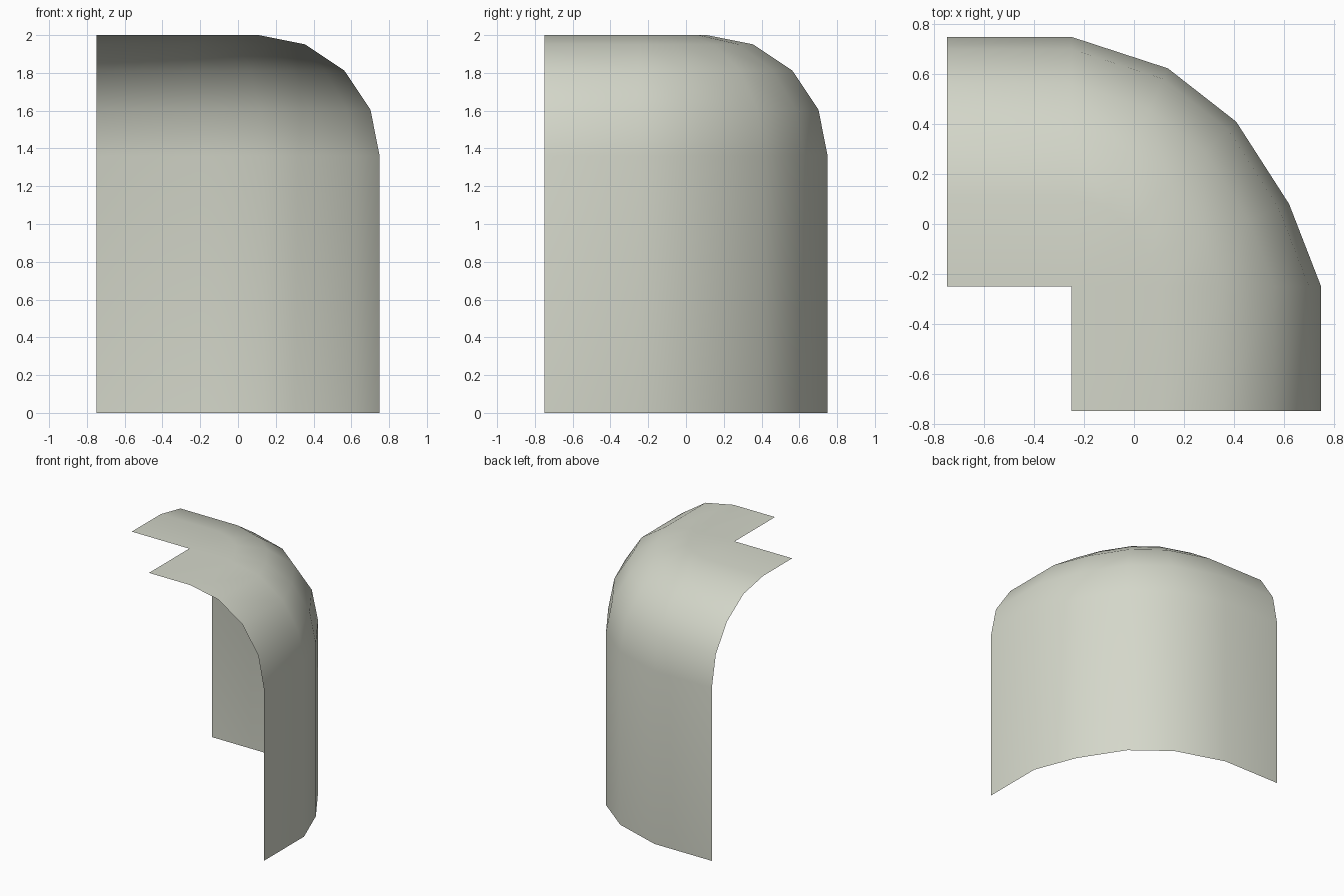
import bpy, bmesh, math
from mathutils import Vector

if "Cube" in bpy.data.objects:
    bpy.data.objects.remove(bpy.data.objects["Cube"])

mat = bpy.data.materials.new("pale grey green")
mat.diffuse_color = (0.66, 0.68, 0.59, 1)
mat.use_nodes = True
mat.node_tree.nodes["Principled BSDF"].inputs["Base Color"].default_value = mat.diffuse_color

# plan stations: outer foot of the wall and the inner edge it curves over to
INNER = (-0.25, -0.25)
STATIONS = [((-0.75, 0.75), (-0.75, -0.25)), ((-0.25, 0.75), INNER),
            ((0.136, 0.624), INNER), ((0.41, 0.41), INNER),
            ((0.622, 0.08), INNER), ((0.75, -0.25), INNER),
            ((0.75, -0.75), (-0.25, -0.75))]

# profile: (fraction inward, height) - upright wall, rounded shoulder, flat top
R = 0.64
PROFILE = [(0, 0)]
for i in range(5):
    a = math.radians(22.5 * i)
    PROFILE.append((R * (1 - math.cos(a)), 2 - R + R * math.sin(a)))
PROFILE.append((1, 2))

# curved corner shell
bm = bmesh.new()
grid = []
for outer, inner in STATIONS:
    o, n = Vector(outer), Vector(inner)
    grid.append([bm.verts.new((*o.lerp(n, t), z)) for t, z in PROFILE])
for p, q in zip(grid, grid[1:]):
    for k in range(len(PROFILE) - 1):
        bm.faces.new((p[k], p[k + 1], q[k + 1], q[k]))
bmesh.ops.remove_doubles(bm, verts=bm.verts, dist=0.0005)
bmesh.ops.recalc_face_normals(bm, faces=bm.faces)
# make the shell face outward (top faces up)
if max(bm.faces, key=lambda f: f.calc_center_median().z).normal.z < 0:
    bmesh.ops.reverse_faces(bm, faces=bm.faces)
for f in bm.faces:
    f.smooth = True
mesh = bpy.data.meshes.new("curved_corner_wall")
bm.to_mesh(mesh)
bm.free()
mesh.materials.append(mat)
ob = bpy.data.objects.new("curved_corner_wall", mesh)
bpy.context.collection.objects.link(ob)
